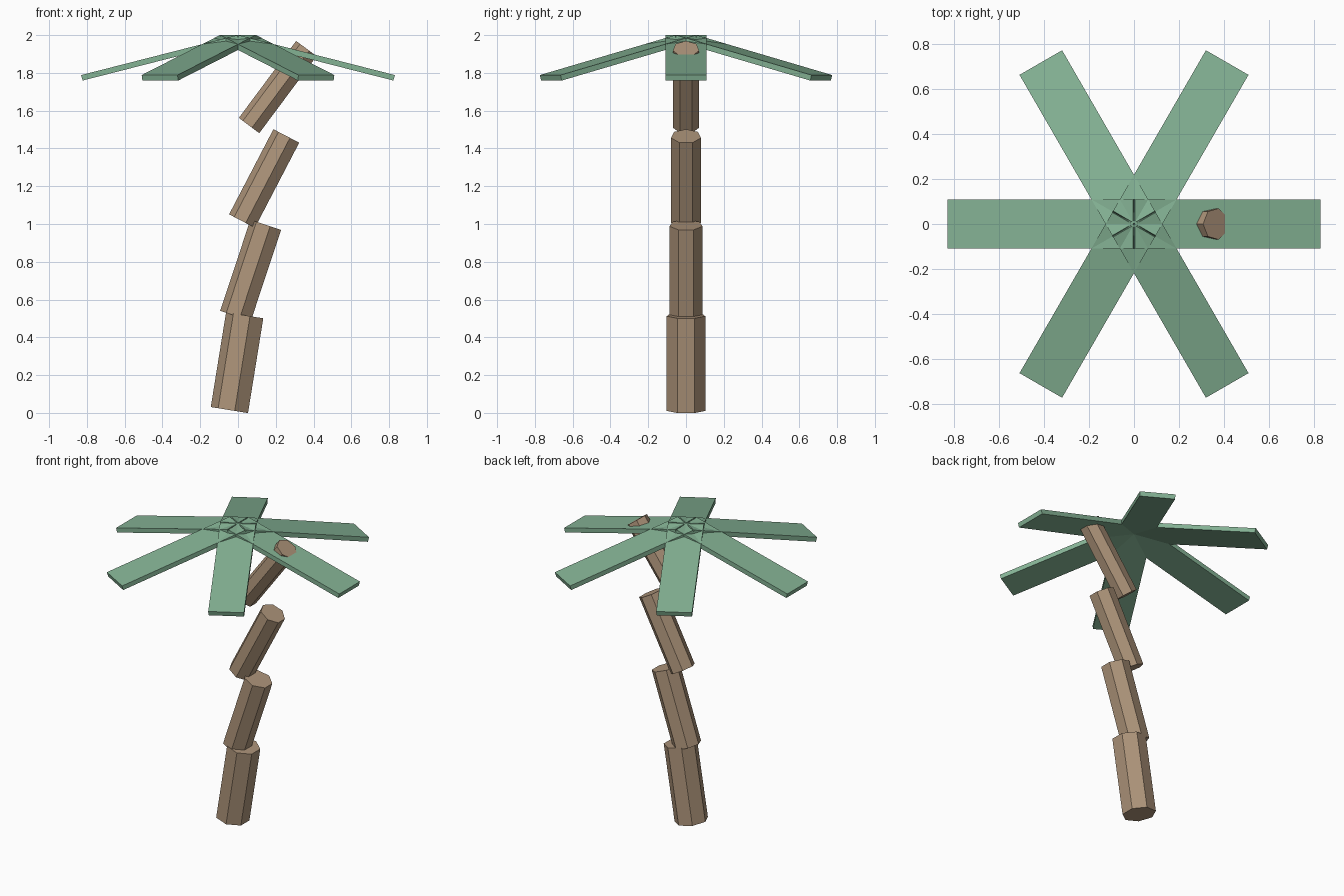
import bpy, bmesh, math
from mathutils import Matrix, Vector

if "Cube" in bpy.data.objects:
    bpy.data.objects.remove(bpy.data.objects["Cube"])


def material(name, rgb):
    m = bpy.data.materials.new(name)
    m.diffuse_color = (*rgb, 1.0)
    m.use_nodes = True
    m.node_tree.nodes["Principled BSDF"].inputs["Base Color"].default_value = m.diffuse_color
    return m


bark = material("bark_brown", (0.413, 0.292, 0.191))
leaf = material("leaf_green", (0.231, 0.445, 0.296))


def add_object(name, bm, mat):
    bmesh.ops.recalc_face_normals(bm, faces=bm.faces)
    mesh = bpy.data.meshes.new(name)
    bm.to_mesh(mesh)
    bm.free()
    mesh.materials.append(mat)
    obj = bpy.data.objects.new(name, mesh)
    bpy.context.collection.objects.link(obj)
    return obj


def trunk_segment(name, x, z, radius, length, tilt, sides=7):
    """Seven-sided prism centred on (x, 0, z), leaning towards +x."""
    bm = bmesh.new()
    ring = []
    for i in range(sides):
        a = math.pi + 2 * math.pi * i / sides
        ring.append(bm.verts.new((radius * math.cos(a), radius * math.sin(a), -length / 2)))
    base = bm.faces.new(ring)
    ext = bmesh.ops.extrude_face_region(bm, geom=[base], use_keep_orig=True)
    top = [v for v in ext["geom"] if isinstance(v, bmesh.types.BMVert)]
    bmesh.ops.translate(bm, verts=top, vec=(0, 0, length))
    obj = add_object(name, bm, bark)
    obj.matrix_world = Matrix.Translation((x, 0, z)) @ Matrix.Rotation(tilt, 4, "Y")


def frond(name, angle, length=0.853, width=0.219, thick=0.03, droop=0.25):
    """Flat slab that starts at the crown centre and droops outwards."""
    bm = bmesh.new()
    bmesh.ops.create_cube(bm, size=1)
    bmesh.ops.scale(bm, verts=bm.verts, vec=(length, width, thick))
    bmesh.ops.translate(bm, verts=bm.verts, vec=(length / 2, 0, 0))
    obj = add_object(name, bm, leaf)
    obj.matrix_world = (Matrix.Translation(Vector((0, 0, 1.985)))
                        @ Matrix.Rotation(angle, 4, "Z")
                        @ Matrix.Rotation(droop, 4, "Y"))


# Trunk: four separate segments, each thinner and leaning further
segments = [(0.0, 0.265, 0.105), (0.071, 0.753, 0.09),
            (0.142, 1.239, 0.081), (0.213, 1.723, 0.071)]
for i, (x, z, radius) in enumerate(segments):
    trunk_segment(f"trunk_segment_{i + 1}", x, z, radius, 0.508, 0.16 * (i + 1))

# Crown: six drooping fronds
for i in range(6):
    frond(f"frond_{i + 1}", i * math.pi / 3)
